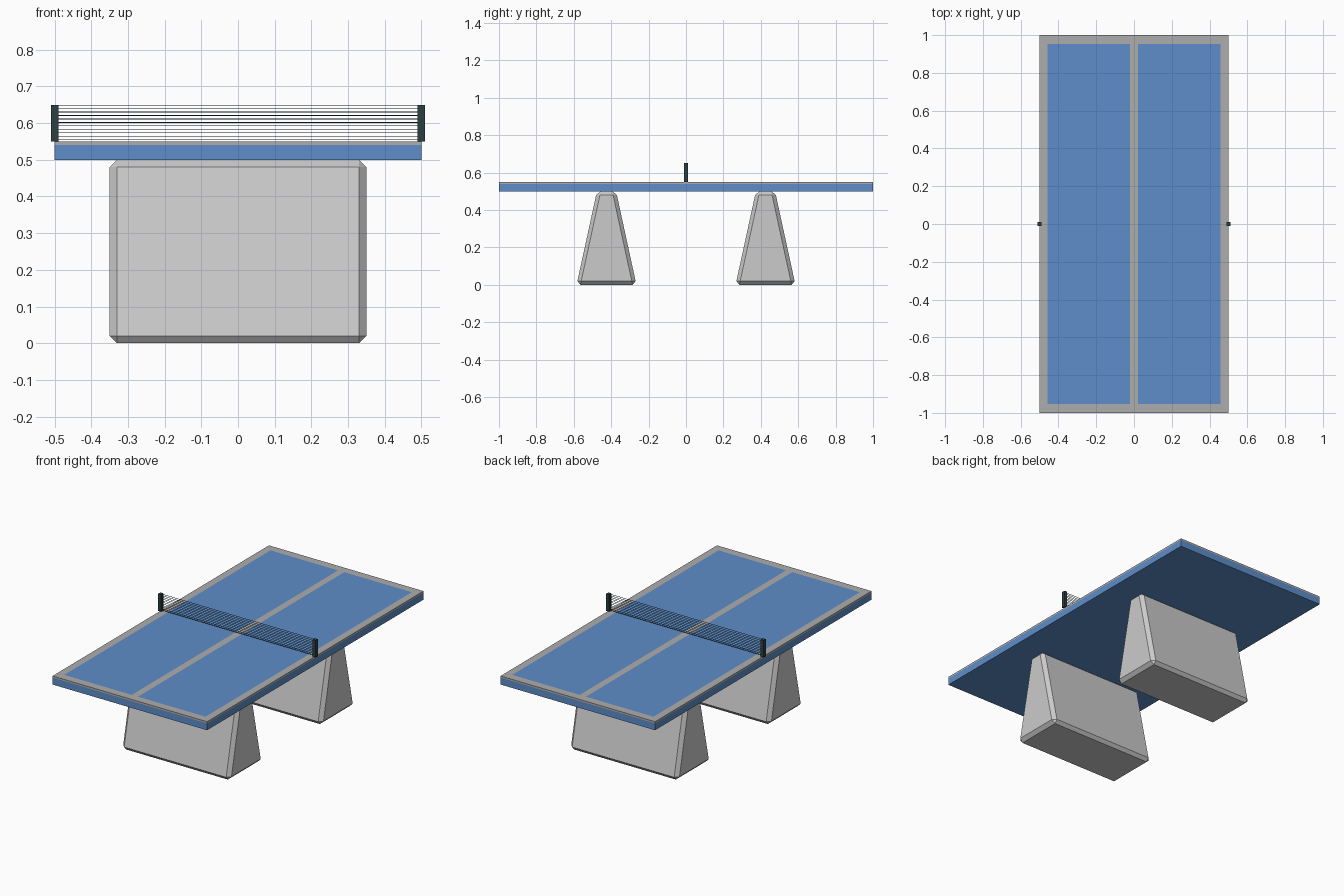
import bpy, bmesh

if "Cube" in bpy.data.objects:
    bpy.data.objects.remove(bpy.data.objects["Cube"])


def material(name, color):
    m = bpy.data.materials.new(name)
    m.diffuse_color = (*color, 1)
    m.use_nodes = True
    m.node_tree.nodes["Principled BSDF"].inputs["Base Color"].default_value = m.diffuse_color
    return m


blue = material("blue_paint", (0.11, 0.27, 0.58))
grey = material("grey_paint", (0.42, 0.42, 0.42))
dark = material("dark_metal", (0.025, 0.05, 0.055))


def finish(name, bm, mats=()):
    bmesh.ops.recalc_face_normals(bm, faces=bm.faces)
    me = bpy.data.meshes.new(name)
    bm.to_mesh(me)
    bm.free()
    for m in mats:
        me.materials.append(m)
    ob = bpy.data.objects.new(name, me)
    bpy.context.collection.objects.link(ob)
    return ob


def add_box(bm, x, y, z):
    vs = bmesh.ops.create_cube(bm, size=1)["verts"]
    for v in vs:
        v.co = [lo + (hi - lo) * (c + 0.5) for c, (lo, hi) in zip(v.co, (x, y, z))]
    return vs


def cut(bm, co, no):
    geom = bm.verts[:] + bm.edges[:] + bm.faces[:]
    bmesh.ops.bisect_plane(bm, geom=geom, plane_co=co, plane_no=no)


# Table top: one slab, cut where the painted lines run
bm = bmesh.new()
add_box(bm, (-0.5, 0.5), (-1, 1), (0.5, 0.55))
for x in (-0.457, -0.02, 0.02, 0.457):
    cut(bm, (x, 0, 0), (1, 0, 0))
for y in (-0.953, 0.953):
    cut(bm, (0, y, 0), (0, 1, 0))
cut(bm, (0, 0, 0.54), (0, 0, 1))
for f in bm.faces:
    c = f.calc_center_median()
    panel = 0.02 < abs(c.x) < 0.457 and abs(c.y) < 0.95 and c.z > 0.549
    f.material_index = 0 if panel or c.z < 0.539 else 1
finish("table_top", bm, (blue, grey))

# Tapered, chamfered legs
for side, name in ((-1, "front_leg"), (1, "back_leg")):
    bm = bmesh.new()
    for v in add_box(bm, (-0.35, 0.35), (-0.16, 0.16), (0, 0.5)):
        if v.co.z > 0.25:
            v.co.y *= 0.32
    bmesh.ops.bevel(bm, geom=bm.edges[:], offset=0.02, segments=1,
                    profile=0.5, affect='EDGES')
    ob = finish(name, bm)
    ob.location.y = side * 0.425

# Net posts
for side, name in ((-1, "left_post"), (1, "right_post")):
    bm = bmesh.new()
    add_box(bm, (side * 0.5 - 0.01, side * 0.5 + 0.01), (-0.01, 0.01), (0.55, 0.65))
    finish(name, bm, (dark,))

# Net strings
bm = bmesh.new()
for i in range(11):
    z = 0.555 + i * 0.0094
    add_box(bm, (-0.49, 0.49), (-0.0008, 0.0008), (z - 0.001, z + 0.001))
finish("net", bm, (dark,))
